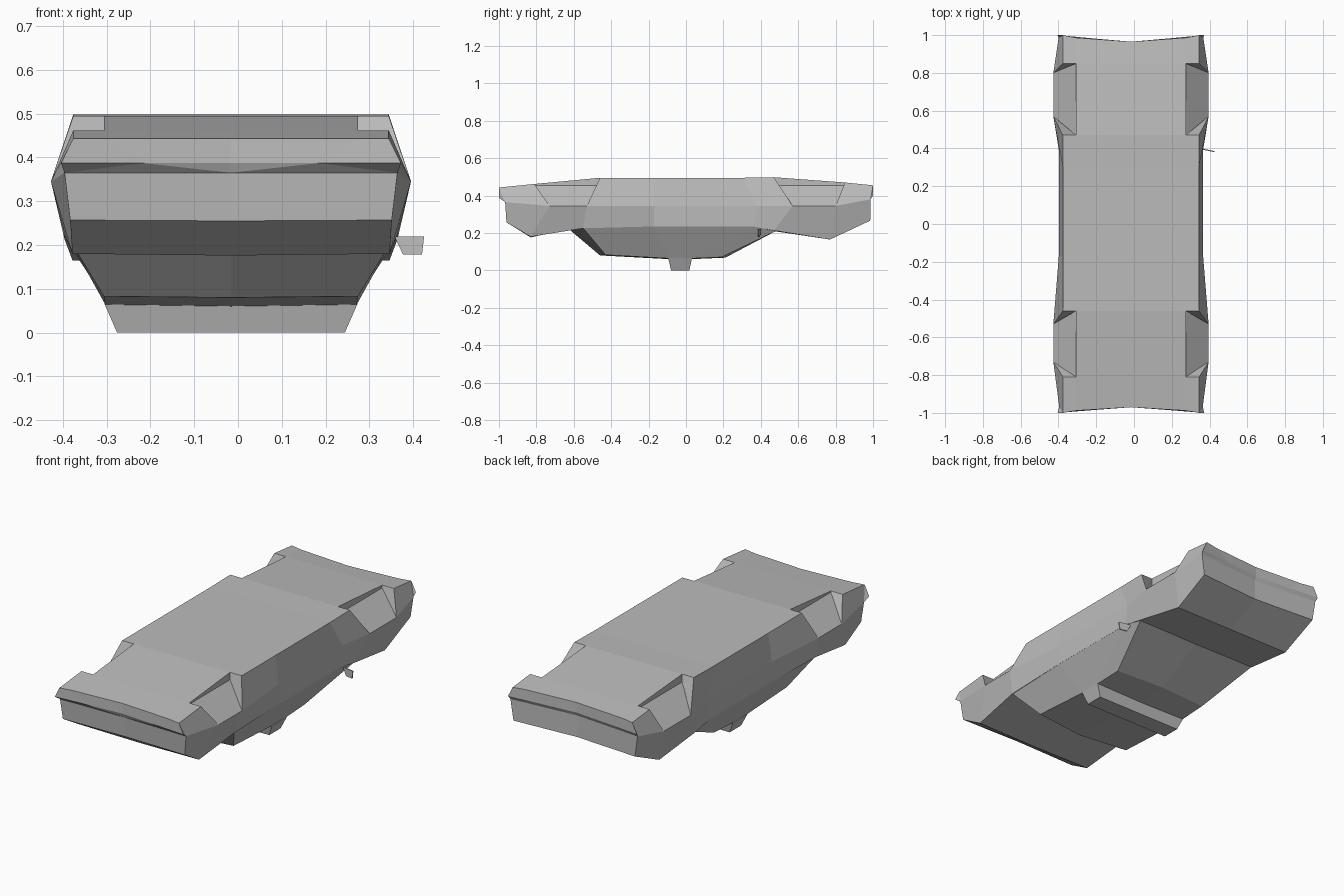
import bpy
import bmesh

default_cube = bpy.data.objects.get("Cube")
if default_cube:
    bpy.data.objects.remove(default_cube, do_unlink=True)

CENTRE_X = -0.016

grey = bpy.data.materials.new("plain grey")
grey.use_nodes = True
grey.diffuse_color = (0.5, 0.5, 0.5, 1)
grey.node_tree.nodes["Principled BSDF"].inputs["Base Color"].default_value = (0.5, 0.5, 0.5, 1)


def make_part(name, faces, mirrored=True):
    """Make a flat-shaded object from polygons given as point lists."""
    bm = bmesh.new()
    for points in faces:
        bm.faces.new([bm.verts.new(p) for p in points])
    bmesh.ops.remove_doubles(bm, verts=bm.verts, dist=0.0005)
    bmesh.ops.dissolve_degenerate(bm, edges=bm.edges, dist=0.0001)
    if mirrored:
        half = bm.verts[:] + bm.edges[:] + bm.faces[:]
        copy = bmesh.ops.duplicate(bm, geom=half)["geom"]
        for v in copy:
            if isinstance(v, bmesh.types.BMVert):
                v.co.x = -v.co.x
        bmesh.ops.remove_doubles(bm, verts=bm.verts, dist=0.0005)
    bmesh.ops.recalc_face_normals(bm, faces=bm.faces)
    mesh = bpy.data.meshes.new(name)
    bm.to_mesh(mesh)
    bm.free()
    mesh.materials.append(grey)
    obj = bpy.data.objects.new(name, mesh)
    obj.location.x = CENTRE_X
    bpy.context.collection.objects.link(obj)
    return obj


def section(floor, belly, sill, bottom, bow=0.0, edge=0.36):
    """One half cross-section: flat floor on top, flank, sill, bottom middle."""
    y, z = floor
    return {
        "centre": (0, y - bow, z),
        "inner": (0.29, y - bow * 0.4, z),
        "arch": (0.29, y, 0.455),
        "edge": (edge, y, z),
        "belly": belly,
        "sill": sill,
        "bottom": (0, *bottom),
    }


# Lower body, as sections along its length
sections = [
    section((-1.0, 0.443), (0.38, -0.967, 0.365), (0.367, -0.96, 0.257), (-0.95, 0.255), -0.03),
    section((-0.81, 0.462), (0.411, -0.73, 0.345), (0.362, -0.83, 0.18), (-0.83, 0.176)),
    section((-0.46, 0.495), (0.411, -0.53, 0.345), (0.38, -0.55, 0.225), (-0.62, 0.225)),
    section((-0.17, 0.495), (0.382, -0.17, 0.345), (0.382, -0.17, 0.235), (-0.17, 0.235)),
    section((0.3, 0.495), (0.38, 0.38, 0.345), (0.38, 0.36, 0.235), (0.36, 0.235)),
    section((0.47, 0.498), (0.411, 0.57, 0.345), (0.38, 0.47, 0.213), (0.47, 0.21)),
    section((0.85, 0.47), (0.411, 0.8, 0.345), (0.362, 0.77, 0.165), (0.77, 0.165)),
    section((1.0, 0.455), (0.383, 0.987, 0.38), (0.366, 0.985, 0.266), (0.96, 0.265), 0.035),
]
NOTCHED = (1, 5)

faces = []
for i, (a, b) in enumerate(zip(sections, sections[1:])):
    def strip(*columns):
        for p, q in zip(columns, columns[1:]):
            faces.append([a[p], b[p], b[q], a[q]])

    if i in NOTCHED:
        strip("centre", "inner", "arch", "belly", "sill", "bottom")
        for s in (a, b):
            faces.append([s["inner"], s["edge"], s["belly"], s["arch"]])
    else:
        strip("centre", "inner", "edge", "belly", "sill", "bottom")

# Bumper ends: an overhanging lip, a groove and a flat lower face
for s, lip_z, lip_y in ((sections[0], 0.387, -1.0), (sections[-1], 0.4, 1.0)):
    mid_y = s["centre"][1]
    lip = (0.388, lip_y, lip_z)
    lip_mid = (0.2, (lip_y + mid_y) / 2, lip_z)
    lip_centre = (0, mid_y, lip_z)
    groove = (0, mid_y * 0.99, s["belly"][2])
    faces += [
        [s["centre"], s["inner"], lip_mid, lip_centre],
        [s["inner"], s["edge"], lip, lip_mid],
        [s["edge"], s["belly"], lip],
        [lip_centre, lip_mid, groove],
        [lip_mid, lip, s["belly"]],
        [lip_mid, s["belly"], groove],
        [groove, s["belly"], s["sill"], s["bottom"]],
    ]
make_part("lower_body", faces)

# Cabin, tapering down to the roof
base = [(0, -0.63, 0.224), (0.377, -0.55, 0.226), (0.382, -0.17, 0.236),
        (0.38, 0.36, 0.236), (0.375, 0.48, 0.21), (0, 0.48, 0.21)]
roof = [(0, -0.46, 0.08), (0.29, -0.43, 0.083), (0.287, -0.09, 0.064),
        (0.287, 0.03, 0.064), (0.285, 0.19, 0.071), (0, 0.21, 0.068)]
cabin = [[base[i], base[i + 1], roof[i + 1], roof[i]] for i in range(5)]
ridge = [roof[0], (0, -0.09, 0.06), (0, 0.03, 0.06), roof[5]]
cabin += [[roof[0], roof[1], roof[2], ridge[1]],
          [ridge[1], roof[2], roof[3], ridge[2]],
          [ridge[2], roof[3], roof[4], roof[5]]]
make_part("cabin", cabin)


def prism(lower, upper):
    """Closed faces between two matching loops."""
    n = len(lower)
    sides = [[lower[i], lower[(i + 1) % n], upper[(i + 1) % n], upper[i]] for i in range(n)]
    return sides + [lower, upper]


def rectangle(w, y0, y1, z):
    return [(-w, y0, z), (w, y0, z), (w, y1, z), (-w, y1, z)]


# Roof bar
make_part("roof_bar", prism(rectangle(0.26, -0.08, 0.018, 0),
                            rectangle(0.289, -0.095, 0.032, 0.066)), mirrored=False)

# Single side mirror, a thin slanted plate
outline = [(0.373, 0.22), (0.441, 0.22), (0.436, 0.178), (0.393, 0.178)]
mirror_faces = [[(x, 0.394 - (x - 0.373) * 0.2 + d, z) for x, z in outline] for d in (0, 0.006)]
make_part("side_mirror", prism(*mirror_faces), mirrored=False)
